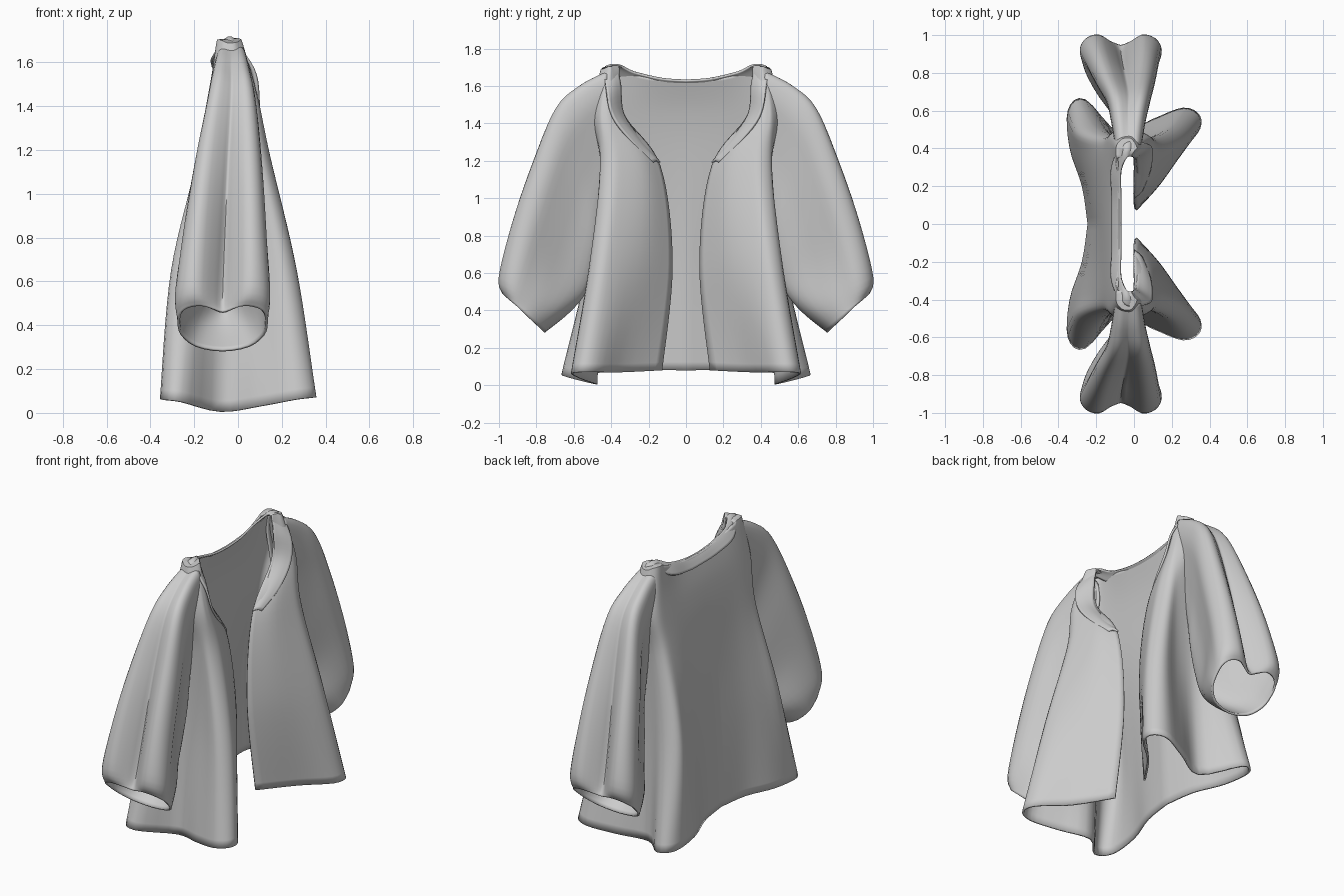
import bpy, bmesh
from mathutils import Vector

if "Cube" in bpy.data.objects:
    bpy.data.objects.remove(bpy.data.objects["Cube"])


def spline(pts, n, closed=False):
    """Catmull-Rom resampling of a point list."""
    pts = [Vector(p) for p in pts]
    m = len(pts)
    get = (lambda i: pts[i % m]) if closed else (lambda i: pts[max(0, min(m - 1, i))])
    out = []
    for i in range(m if closed else m - 1):
        a, b, c, d = (get(i + k) for k in (-1, 0, 1, 2))
        for k in range(n):
            t = k / n
            out.append(0.5 * (2 * b + (c - a) * t + (2 * a - 5 * b + 4 * c - d) * t * t
                              + (3 * b - a - 3 * c + d) * t ** 3))
    if not closed:
        out.append(pts[-1])
    return out


def cloth(name, sections, n_around, n_along, closed=False, thick=0.012, cap=None):
    """Loft sections into a thin cloth sheet and mirror it across y."""
    rings = [spline(s, n_around, closed) for s in sections]
    cols = [spline(c, n_along) for c in zip(*rings)]
    rows = list(zip(*cols))
    bm = bmesh.new()
    grid = [[bm.verts.new(p) for p in r] for r in rows]
    w = len(grid[0])
    for a, b in zip(grid, grid[1:]):
        for j in range(w if closed else w - 1):
            k = (j + 1) % w
            bm.faces.new((a[j], a[k], b[k], b[j]))
    if cap is not None:
        bm.faces.new(grid[-1][cap:])
    bmesh.ops.recalc_face_normals(bm, faces=bm.faces)
    me = bpy.data.meshes.new(name)
    bm.to_mesh(me)
    bm.free()
    ob = bpy.data.objects.new(name, me)
    bpy.context.collection.objects.link(ob)
    mi = ob.modifiers.new("mirror", 'MIRROR')
    mi.use_axis = (False, True, False)
    so = ob.modifiers.new("thickness", 'SOLIDIFY')
    so.thickness = thick
    so.offset = 0
    bpy.ops.object.select_all(action='DESELECT')
    ob.select_set(True)
    bpy.context.view_layer.objects.active = ob
    bpy.ops.object.shade_smooth_by_angle(angle=0.9)
    return ob


def level(z, pts):
    return [(x, y, z) for x, y in pts]


# Body: half cross-sections running from centre back, round the side, to the front edge
hem = [(-.24, 0, .08), (-.27, .2, .08), (-.335, .4, .07), (-.345, .6, .06), (-.26, .655, .05),
       (-.08, .48, .005), (.1, .55, .03), (.26, .61, .06), (.345, .57, .07), (.33, .48, .07),
       (.18, .34, .07), (.03, .13, .08)]
waist = level(.65, [(-.21, 0), (-.24, .2), (-.28, .38), (-.295, .49), (-.2, .52), (-.07, .45),
                    (.07, .46), (.2, .51), (.26, .46), (.24, .38), (.14, .22), (.01, .075)])
chest = level(1.17, [(-.17, 0), (-.175, .2), (-.18, .36), (-.17, .44), (-.12, .46), (-.05, .45),
                     (.05, .45), (.11, .45), (.14, .4), (.13, .34), (.08, .22), (.0, .14)])
yoke = level(1.45, [(-.13, 0), (-.13, .2), (-.13, .38), (-.12, .46), (-.08, .49), (-.03, .49),
                    (.02, .49), (.07, .46), (.08, .44), (.08, .41), (.055, .365), (.0, .335)])
shoulder = [(-.08, 0, 1.63), (-.08, .2, 1.645), (-.09, .35, 1.69), (-.09, .41, 1.7),
            (-.07, .44, 1.695), (-.05, .45, 1.685), (-.02, .45, 1.685), (0, .43, 1.69),
            (.01, .41, 1.7), (.01, .4, 1.7), (.0, .39, 1.705), (-.02, .36, 1.705)]
cloth("jacket_body", [hem, waist, chest, yoke, shoulder], 4, 8, cap=8)

# Collar: folded band from the lapel point, over the shoulder, to the centre back
inner = [(.0, .14, 1.19), (.015, .24, 1.31), (.01, .335, 1.45), (.0, .35, 1.6),
         (-.03, .36, 1.705), (-.07, .28, 1.675), (-.07, .13, 1.64), (-.07, 0, 1.63)]
outer = [(.04, .175, 1.19), (.085, .29, 1.3), (.095, .39, 1.43), (.07, .425, 1.57),
         (-.04, .43, 1.7), (-.115, .31, 1.62), (-.115, .14, 1.58), (-.115, 0, 1.575)]
middle = [Vector(a).lerp(Vector(b), .5) + Vector((.004, 0, .01)) for a, b in zip(inner, outer)]
cloth("collar", [inner, middle, outer], 5, 3)

# Sleeves: narrow heart-shaped tube that rounds out towards the cuff
# each ring: outer y, outer z, inner y, inner z, centre x, half width, fold depth, roundness
sleeve_rings = [(.42, 1.67, .44, 1.1, -.03, .065, 0, 0), (.56, 1.6, .46, .95, -.03, .085, .02, 0),
                (.69, 1.48, .48, .8, -.03, .11, .05, 0), (.81, 1.2, .5, .65, -.045, .15, .12, 0),
                (.92, .88, .54, .5, -.06, .185, .2, .1), (.995, .58, .63, .39, -.07, .215, .24, .6),
                (.975, .49, .76, .285, -.07, .2, .15, 1)]
heart = [(.1, .22), (.35, .45), (.6, .76), (.8, 1), (.95, .9), (1, .6)]
bulb = [.6, .93, 1, .97, .8, .5]


def sleeve_ring(oy, oz, iy, iz, c, w, fold, rnd):
    half = [(t, s + (b - s) * rnd) for (t, s), b in zip(heart, bulb)]
    half.append((1 - fold * .55, .22))
    loop = [(0, 0)] + half + [(1 - fold, 0)] + [(t, -s) for t, s in reversed(half)]
    return [(c + s * w, iy + (oy - iy) * t, iz + (oz - iz) * t) for t, s in loop]


cloth("sleeves", [sleeve_ring(*r) for r in sleeve_rings], 3, 5, closed=True)
